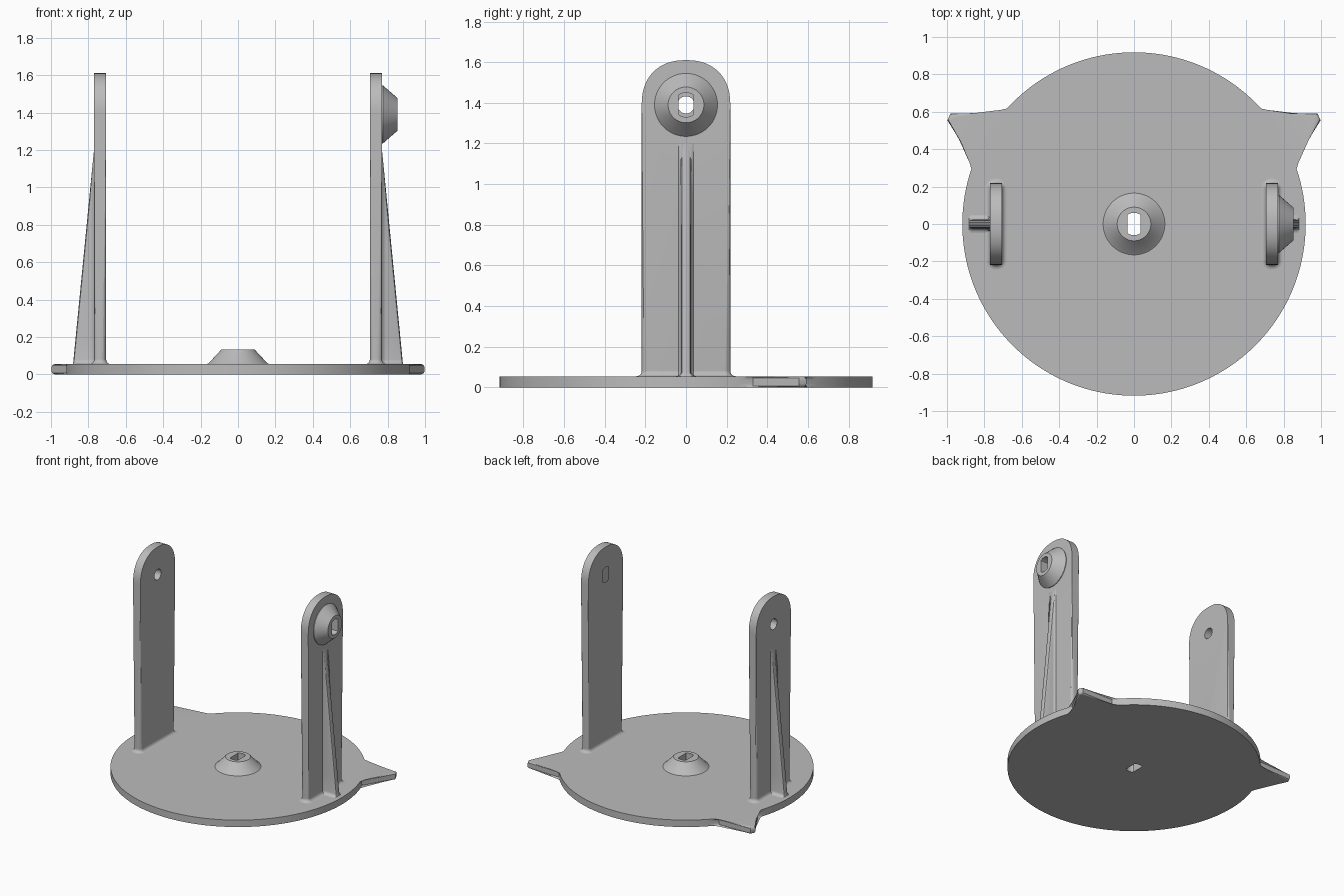
import bpy, bmesh
from math import sin, cos, radians, pi, tau, copysign
from mathutils import Matrix

if "Cube" in bpy.data.objects:
    bpy.data.objects.remove(bpy.data.objects["Cube"], do_unlink=True)

GREY = (0.5, 0.5, 0.5, 1)
mat = bpy.data.materials.new("plain grey")
mat.use_nodes = True
mat.diffuse_color = GREY
mat.node_tree.nodes["Principled BSDF"].inputs["Base Color"].default_value = GREY

BASE_TOP = 0.055
PIVOT_Z = 1.39
INNER, OUTER = 0.705, 0.77


def finish(bm, name, cutter=None):
    """Turn a bmesh into a shaded object, with an optional hole."""
    bmesh.ops.recalc_face_normals(bm, faces=bm.faces)
    mesh = bpy.data.meshes.new(name)
    bm.to_mesh(mesh)
    bm.free()
    obj = bpy.data.objects.new(name, mesh)
    bpy.context.collection.objects.link(obj)
    mesh.materials.append(mat)
    if cutter:
        mod = obj.modifiers.new("hole", "BOOLEAN")
        mod.object, mod.solver = cutter, "EXACT"
    bpy.ops.object.select_all(action="DESELECT")
    obj.select_set(True)
    bpy.context.view_layer.objects.active = obj
    if cutter:
        bpy.ops.object.modifier_apply(modifier="hole")
    bpy.ops.object.shade_smooth_by_angle(angle=radians(32))
    return obj


def loft(rings):
    """Skin a stack of matching closed rings and cap both ends."""
    bm = bmesh.new()
    loops = [[bm.verts.new(p) for p in ring] for ring in rings]
    for a, b in zip(loops, loops[1:]):
        for i in range(len(a)):
            j = (i + 1) % len(a)
            bm.faces.new((a[i], a[j], b[j], b[i]))
    bm.faces.new(loops[0])
    bm.faces.new(loops[-1])
    return bm


def slab(outline, low, high, rounding):
    """Extrude an outline along z and round both of its rims."""
    bm = loft([[(x, y, z) for x, y in outline] for z in (low, high)])
    rims = [e for e in bm.edges if abs(e.verts[0].co.z - e.verts[1].co.z) < 1e-6]
    bmesh.ops.bevel(bm, geom=rims, offset=rounding, segments=5, profile=0.5,
                    affect="EDGES", clamp_overlap=False)
    return bm


def turned(profile, steps=64):
    """Stack of circles from (radius, height) pairs."""
    return loft([[(r * cos(tau * i / steps), r * sin(tau * i / steps), z)
                  for i in range(steps)] for r, z in profile])


def hole_cutter(name, radius, half_width, matrix):
    """Round rod, optionally with two flats."""
    ring = []
    for i in range(48):
        a = tau * i / 48
        ring.append((max(-half_width, min(half_width, radius * cos(a))), radius * sin(a)))
    bm = loft([[(x, y, z) for x, y in ring] for z in (-0.3, 0.3)])
    bm.transform(matrix)
    obj = finish(bm, name)
    obj.hide_render = True
    obj.hide_viewport = True
    return obj


# Local z becomes world x, local x becomes world y, local y becomes world z
SIDE = Matrix(((0, 0, 1, 0), (1, 0, 0, 0), (0, 1, 0, 0), (0, 0, 0, 1)))
AXLE = Matrix.Translation((0.74, 0, PIVOT_Z)) @ SIDE
MIRROR = Matrix.Scale(-1, 4, (1, 0, 0))

base_cut = hole_cutter("base_hole_cutter", 0.06, 0.034, Matrix())
slot_cut = hole_cutter("slot_cutter", 0.06, 0.036, AXLE)
round_cut = hole_cutter("round_hole_cutter", 0.042, 1, MIRROR @ AXLE)

# Round base with a pointed ear on each side
def arc(start, end, steps, r=0.918):
    return [(r * cos(radians(start + (end - start) * i / steps)),
             r * sin(radians(start + (end - start) * i / steps))) for i in range(steps + 1)]

ear = [(0.998, 0.555), (0.98, 0.592)]
outline = arc(40, 140, 44) + [(-x, y) for x, y in reversed(ear)] + arc(159, 381, 96) + ear
finish(slab(outline, 0, BASE_TOP, 0.02), "base_plate", base_cut)

# Conical hubs on the base and on the left upright
finish(turned([(0.165, BASE_TOP - 0.01), (0.165, BASE_TOP), (0.155, 0.062), (0.09, 0.132)]),
       "base_hub", base_cut)
bm = turned([(0.155, -0.01), (0.155, 0.005), (0.088, 0.082)])
bm.transform(Matrix.Translation((OUTER, 0, PIVOT_Z)) @ SIDE)
finish(bm, "side_hub", slot_cut)


def upright_outline():
    pts = [(-0.218, 0.03), (0.218, 0.03)]
    for i in range(33):
        c, s = cos(pi * i / 32), sin(pi * i / 32)
        pts.append((copysign(abs(c) ** 0.88, c) * 0.218, PIVOT_Z + 0.22 * s ** 0.88))
    return pts


def foot_ring(flare, z):
    """Rounded rectangle around the foot of an upright."""
    r, ring = 0.028, []
    for k, (sx, sy) in enumerate(((1, 1), (-1, 1), (-1, -1), (1, -1))):
        for i in range(7):
            a = pi / 2 * (k + i / 6)
            ring.append((0.7375 + sx * (0.0325 - r) + (r + flare) * cos(a),
                         sy * (0.218 - r) + (r + flare) * sin(a), z))
    return ring


def rib_ring(z, flare):
    """Slice through the tapering rib, widening where it meets the upright."""
    t = (z - BASE_TOP) / 1.145
    tip = 0.882 - 0.112 * t
    root = OUTER - 0.008
    w = 0.024
    half = [(root, w + 0.022), (root + 0.01, w + 0.012), (root + 0.018, w + 0.004),
            (root + 0.03, w), (tip - 0.012, w), (tip - 0.004, w * 0.8), (tip, w * 0.4)]
    half = [(min(x, tip), y + flare) for x, y in half]
    return [(x, y, z) for x, y in half] + [(x, -y, z) for x, y in reversed(half)]


# Concave fillet at the foot: (height above the base, outward flare)
fillet = [(0.025 * (1 - cos(pi / 2 * i / 5)), 0.025 * (1 - sin(pi / 2 * i / 5)))
          for i in range(6)]
heights = [0.2, 0.45, 0.7, 0.95, 1.1, 1.2]

# Uprights with their feet and ribs, mirrored left and right
for side, place, cutter in (("left", Matrix(), slot_cut), ("right", MIRROR, round_cut)):
    parts = {
        "upright": slab(upright_outline(), INNER, OUTER, 0.028),
        "foot": loft([foot_ring(f, BASE_TOP + h) for h, f in fillet]),
        "rib": loft([rib_ring(BASE_TOP + h, f) for h, f in fillet]
                    + [rib_ring(z, 0) for z in heights]),
    }
    parts["upright"].transform(SIDE)
    for part, bm in parts.items():
        bm.transform(place)
        finish(bm, side + "_" + part, cutter if part == "upright" else None)
